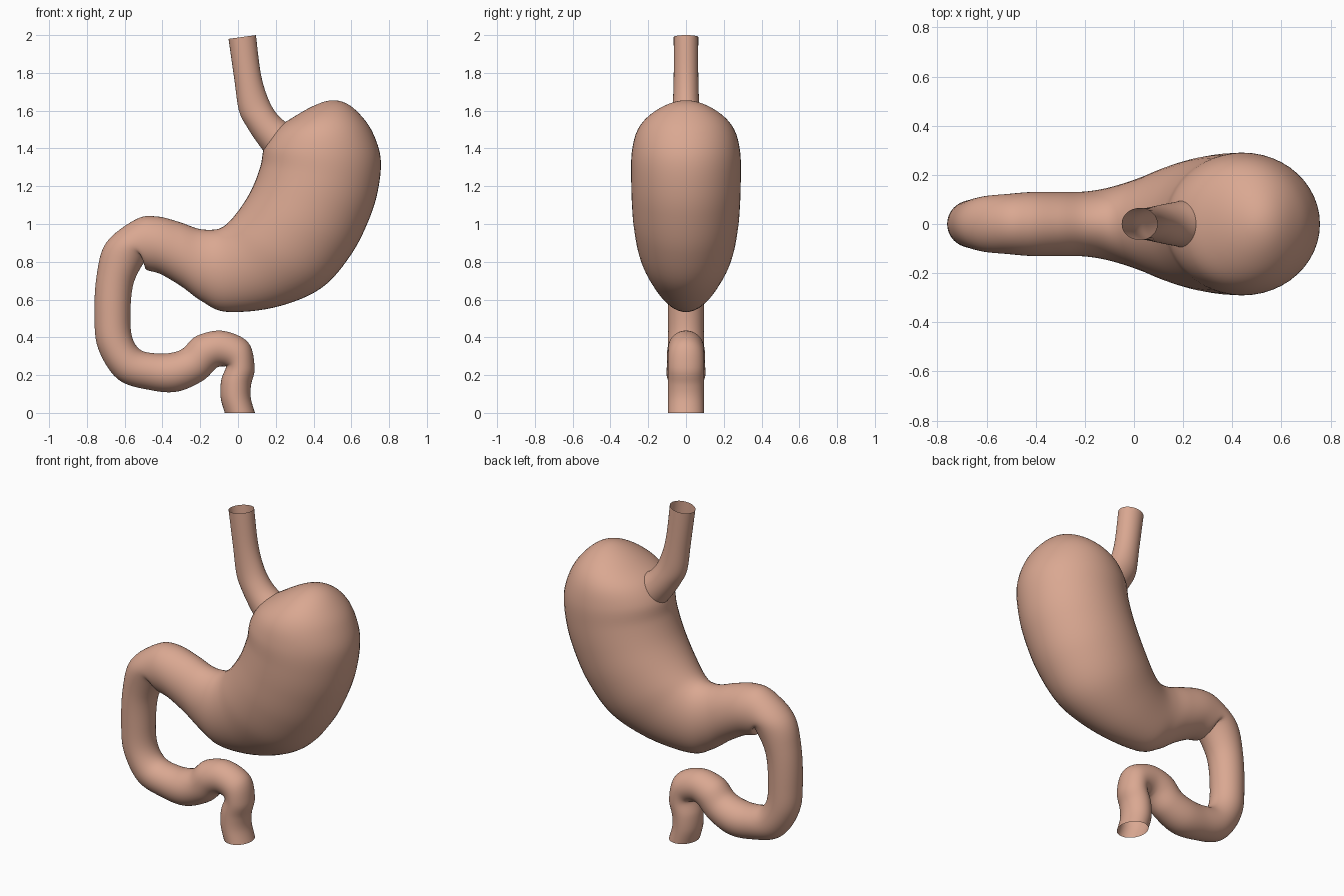
import bpy
import bmesh
from math import cos, sin, pi
from mathutils import Vector

SEGMENTS = 48
STEPS = 6

if "Cube" in bpy.data.objects:
    bpy.data.objects.remove(bpy.data.objects["Cube"])

flesh = bpy.data.materials.new("flesh pink")
flesh.use_nodes = True
colour = (0.70, 0.39, 0.285, 1)
flesh.diffuse_color = colour
flesh.node_tree.nodes["Principled BSDF"].inputs["Base Color"].default_value = colour


def spline(p, q, r, s, t):
    """Catmull-Rom blend between q and r."""
    return 0.5 * (2 * q + (r - p) * t + (2 * p - 5 * q + 4 * r - s) * t * t
                  + (3 * q - p - 3 * r + s) * t ** 3)


def refine(rings, domed):
    """Smooth the list of rings; a domed start mirrors through its pole."""
    ax, az, bx, bz, d = rings[1]
    first = (bx, bz, ax, az, -d) if domed else rings[0]
    padded = [first] + rings + [rings[-1]]
    out = []
    for i in range(len(rings) - 1):
        for k in range(STEPS):
            out.append([spline(*v, k / STEPS) for v in zip(*padded[i:i + 4])])
    return out + [rings[-1]]


def tube_rings(path):
    """Turn centre points with radii into rings square to the path."""
    out = []
    for i, (x, z, r) in enumerate(path):
        a, b = path[max(i - 1, 0)], path[min(i + 1, len(path) - 1)]
        t = Vector((b[0] - a[0], b[1] - a[1])).normalized()
        out.append((x - t.y * r, z + t.x * r, x + t.y * r, z - t.x * r, max(r, 0.095)))
    return out


def loft(name, rings, domed=False):
    """Skin elliptical rings, each given by two outline points and a half depth."""
    bm = bmesh.new()
    loops = []
    for ax, az, bx, bz, d in refine(rings, domed):
        a, b = Vector((ax, 0, az)), Vector((bx, 0, bz))
        mid, half = (a + b) / 2, (a - b) / 2
        loops.append([bm.verts.new(mid + half * cos(u) + Vector((0, d * sin(u), 0)))
                      for u in (2 * pi * k / SEGMENTS for k in range(SEGMENTS))])
    for lo, hi in zip(loops, loops[1:]):
        for k in range(SEGMENTS):
            n = (k + 1) % SEGMENTS
            bm.faces.new((lo[k], lo[n], hi[n], hi[k]))
    bmesh.ops.remove_doubles(bm, verts=bm.verts, dist=0.0001)
    bmesh.ops.recalc_face_normals(bm, faces=bm.faces)
    for f in bm.faces:
        f.smooth = True
    mesh = bpy.data.meshes.new(name)
    bm.to_mesh(mesh)
    bm.free()
    mesh.materials.append(flesh)
    obj = bpy.data.objects.new(name, mesh)
    bpy.context.collection.objects.link(obj)
    return obj


# Stomach bag: outer curve point, inner curve point, half depth
stomach = [
    (.5, 1.655, .5, 1.655, 0),
    (.58, 1.635, .41, 1.63, .1),
    (.655, 1.57, .3, 1.57, .2),
    (.715, 1.48, .2, 1.5, .26),
    (.755, 1.35, .14, 1.41, .287),
    (.745, 1.2, .12, 1.31, .29),
    (.7, 1.04, .08, 1.2, .287),
    (.6, .84, .03, 1.11, .275),
    (.44, .66, -.03, 1.03, .245),
    (.2, .56, -.08, .985, .195),
    (-.06, .535, -.13, .97, .15),
    (-.19, .59, -.21, .975, .132),
    (-.3, .67, -.31, 1.01, .13),
    (-.41, .735, -.43, 1.04, .13),
    (-.49, .762, -.54, 1.025, .122),
]

# Gut loop: centre x, centre z, radius
gut = tube_rings([
    (-.59, .86, .115), (-.65, .71, .1), (-.665, .52, .095), (-.65, .37, .095),
    (-.575, .255, .098), (-.45, .218, .098), (-.34, .215, .104),
    (-.24, .255, .1), (-.17, .32, .1), (-.09, .34, .095), (-.01, .31, .09),
    (.012, .24, .076), (-.01, .16, .08), (-.012, .08, .08),
])
loft("stomach_and_gut", stomach + gut + [(.09, 0, -.07, 0, .095)], domed=True)

# Gullet, flaring where it sinks into the bag
loft("gullet", [
    (-.05, 1.98, .095, 2, .065),
    (-.02, 1.77, .12, 1.8, .065),
    (.005, 1.6, .155, 1.675, .07),
    (.05, 1.51, .2, 1.59, .08),
    (.11, 1.42, .26, 1.535, .092),
    (.18, 1.33, .36, 1.48, .11),
])
